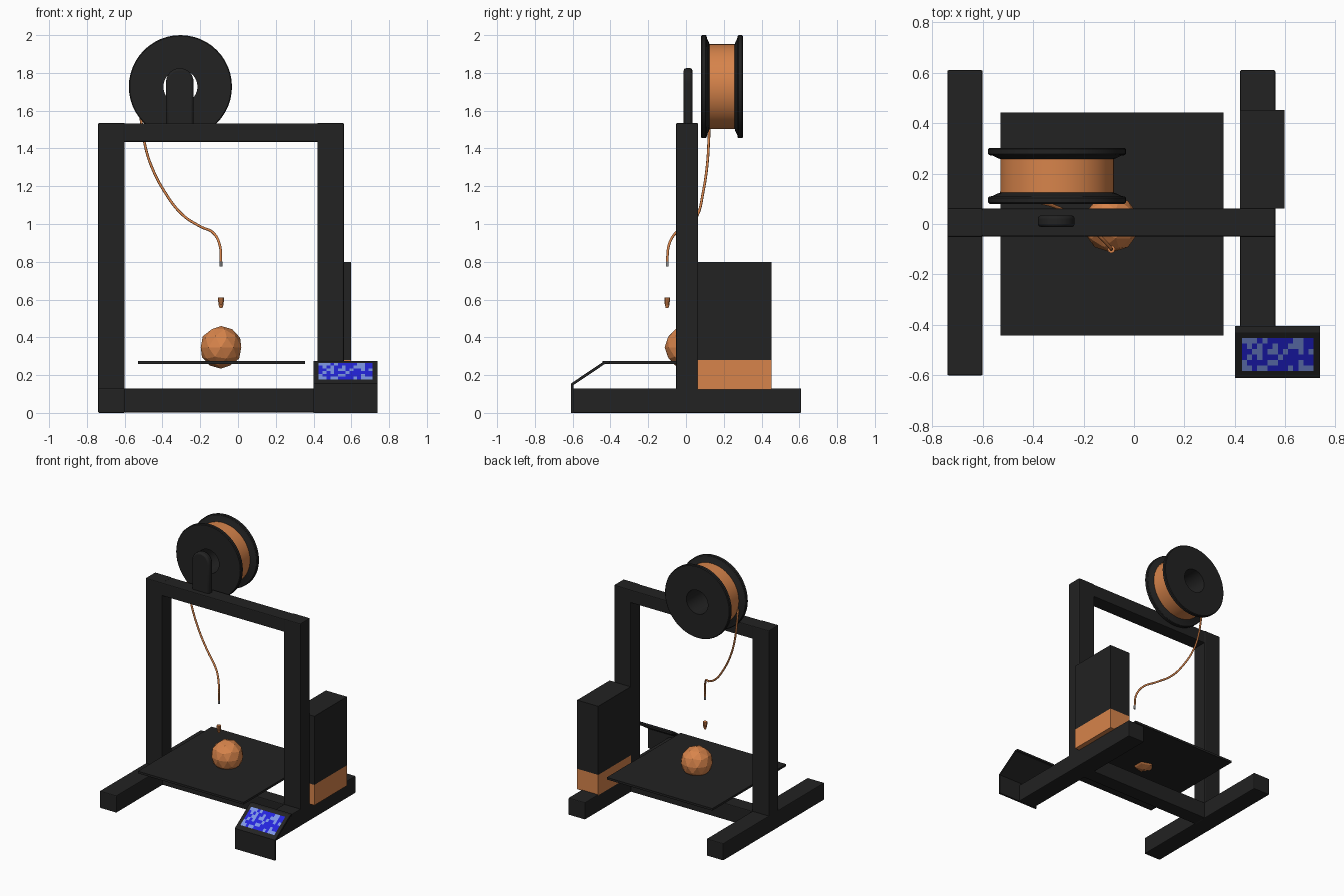
import bpy, bmesh, math, random
from mathutils import Vector

if "Cube" in bpy.data.objects:
    bpy.data.objects.remove(bpy.data.objects["Cube"])


def material(name, rgb):
    m = bpy.data.materials.new(name)
    m.diffuse_color = (*rgb, 1)
    m.use_nodes = True
    m.node_tree.nodes["Principled BSDF"].inputs["Base Color"].default_value = m.diffuse_color
    return m


BLACK = material("black", (0.016, 0.016, 0.016))
ORANGE = material("orange", (0.68, 0.23, 0.07))
BLUE = material("blue", (0.018, 0.018, 0.72))
LIGHT = material("light_blue", (0.22, 0.33, 0.85))
GREY = material("grey", (0.3, 0.3, 0.3))


def finish(name, bm, mats, bevel=0, smooth=False):
    bmesh.ops.recalc_face_normals(bm, faces=bm.faces)
    me = bpy.data.meshes.new(name)
    bm.to_mesh(me)
    bm.free()
    for m in mats:
        me.materials.append(m)
    ob = bpy.data.objects.new(name, me)
    bpy.context.collection.objects.link(ob)
    if bevel:
        mod = ob.modifiers.new("bevel", 'BEVEL')
        mod.width, mod.segments = bevel, 2
    if smooth:
        bpy.ops.object.select_all(action='DESELECT')
        ob.select_set(True)
        bpy.context.view_layer.objects.active = ob
        bpy.ops.object.shade_smooth_by_angle(angle=math.radians(35))
    return ob


def box(name, x, y, z, mat, bevel=0):
    bm = bmesh.new()
    bmesh.ops.create_cube(bm, size=1)
    for v in bm.verts:
        v.co = [(a[0] + a[1]) / 2 + c * (a[1] - a[0]) for a, c in zip((x, y, z), v.co)]
    return finish(name, bm, [mat], bevel)


def prism(name, pts, offset, mat, bevel=0, smooth=False):
    # flat outline extruded along a vector
    bm = bmesh.new()
    f = bm.faces.new([bm.verts.new(p) for p in pts])
    r = bmesh.ops.extrude_face_region(bm, geom=[f])
    bmesh.ops.translate(bm, vec=offset,
                        verts=[e for e in r["geom"] if isinstance(e, bmesh.types.BMVert)])
    return finish(name, bm, [mat], bevel, smooth)


def lathe(name, profile, place, mat, n, closed=False, smooth=True):
    # profile of (radius, height); place maps (a, b, height) to a position
    bm = bmesh.new()
    rings = [[bm.verts.new(place(r * math.cos(2 * math.pi * i / n),
                                 r * math.sin(2 * math.pi * i / n), h))
              for i in range(n)] for r, h in profile]
    pairs = list(zip(rings, rings[1:]))
    if closed:
        pairs.append((rings[-1], rings[0]))
    else:
        bm.faces.new(rings[0])
        bm.faces.new(rings[-1])
    for a, b in pairs:
        for i in range(n):
            j = (i + 1) % n
            bm.faces.new((a[i], a[j], b[j], b[i]))
    return finish(name, bm, [mat], smooth=smooth)


# Frame: feet, uprights and crossbars
for side, x in (("left", (-0.74, -0.6)), ("right", (0.42, 0.56))):
    box(side + "_foot", x, (-0.6, 0.61), (0, 0.13), BLACK, 0.006)
    box(side + "_upright", x, (-0.052, 0.064), (0.002, 1.535), BLACK, 0.006)
box("top_crossbar", (-0.735, 0.555), (-0.05, 0.062), (1.435, 1.533), BLACK, 0.006)
box("bottom_crossbar", (-0.7, 0.5), (-0.05, 0.062), (0.002, 0.128), BLACK, 0.006)

# Print bed and printed ball
box("print_bed", (-0.53, 0.355), (-0.442, 0.442), (0.259, 0.275), BLACK)
bm = bmesh.new()
bmesh.ops.create_icosphere(bm, subdivisions=2, radius=0.113)
bmesh.ops.translate(bm, verts=bm.verts, vec=(-0.09, 0, 0.347))
finish("printed_ball", bm, [ORANGE])

# Power box with coloured base
box("power_box", (0.42, 0.597), (0.062, 0.452), (0.28, 0.8), BLACK)
box("power_box_base", (0.42, 0.597), (0.062, 0.452), (0.125, 0.28), ORANGE)

# Spool holder with rounded top
arc = [(-0.308 + 0.073 * math.cos(t), -0.012, 1.752 + 0.073 * math.sin(t))
       for t in (math.pi * i / 16 for i in range(17))]
prism("spool_holder", arc + [(-0.381, -0.012, 1.52), (-0.235, -0.012, 1.52)],
      (0, 0.046, 0), BLACK, 0.012, True)


# Spool: two flanges mirrored about the middle, hub and wound filament
def spool(a, b, h):
    return (-0.305 + a, 0.191 + h, 1.727 + b)


FLANGE = [(0.09, 0.05), (0.215, 0.064), (0.235, 0.07), (0.255, 0.08), (0.268, 0.082),
          (0.273, 0.087), (0.273, 0.106), (0.268, 0.111), (0.09, 0.111)]
for side, s in (("front", -1), ("back", 1)):
    lathe(side + "_flange", [(r, s * h) for r, h in FLANGE], spool, BLACK, 48, True)
lathe("spool_hub", [(0.09, -0.1), (0.12, -0.1), (0.12, 0.1), (0.09, 0.1)], spool, BLACK, 48, True)
lathe("wound_filament", [(0.12, -0.075), (0.225, -0.075), (0.225, 0.075), (0.12, 0.075)],
      spool, ORANGE, 48, True)

# Loose filament strand
PATH = [(-0.525, 0.125, 1.66), (-0.512, 0.124, 1.54), (-0.495, 0.12, 1.43),
        (-0.46, 0.112, 1.31), (-0.385, 0.09, 1.165), (-0.295, 0.062, 1.05),
        (-0.2, 0.01, 0.987), (-0.13, -0.055, 0.952), (-0.097, -0.09, 0.89),
        (-0.09, -0.1, 0.8)]
cu = bpy.data.curves.new("filament_strand", 'CURVE')
cu.dimensions = '3D'
cu.bevel_depth, cu.bevel_resolution, cu.resolution_u = 0.007, 2, 6
cu.use_fill_caps = True
sp = cu.splines.new('BEZIER')
sp.bezier_points.add(len(PATH) - 1)
for p, co in zip(sp.bezier_points, PATH):
    p.co = co
    p.handle_left_type = p.handle_right_type = 'AUTO'
cu.materials.append(ORANGE)
bpy.context.collection.objects.link(bpy.data.objects.new("filament_strand", cu))


# Strand tip and falling drop
def drop(a, b, h):
    return (-0.09 + a, -0.1 + b, h)


lathe("strand_tip", [(0.007, 0.775), (0.007, 0.802)], drop, GREY, 12)
lathe("falling_drop", [(0.007, 0.554), (0.012, 0.57), (0.015, 0.59), (0.015, 0.61)],
      drop, ORANGE, 10, smooth=False)

# Control panel: bent sheet with a sloping face
SHEET = [(-0.61, 0), (-0.61, 0.155), (-0.43, 0.276), (-0.405, 0.276),
         (-0.405, 0.262), (-0.425, 0.262), (-0.596, 0.147), (-0.596, 0)]
prism("control_panel", [(0.4, y, z) for y, z in SHEET], (0.338, 0, 0), BLACK)

# Screen with light patches on a blue ground
random.seed(4)
low, high = Vector((0, -0.61, 0.155)), Vector((0, -0.43, 0.276))
slope = high - low
normal = Vector((0, -slope.z, slope.y)).normalized()
bm = bmesh.new()
bmesh.ops.create_grid(bm, x_segments=14, y_segments=6, size=0.5)
for f in bm.faces:
    f.material_index = int(random.random() < 0.35)
for v in bm.verts:
    v.co = (low + slope * (0.525 + 0.73 * v.co.y) + normal * 0.003
            + Vector((0.57 + 0.285 * v.co.x, 0, 0)))
finish("screen", bm, [BLUE, LIGHT])
